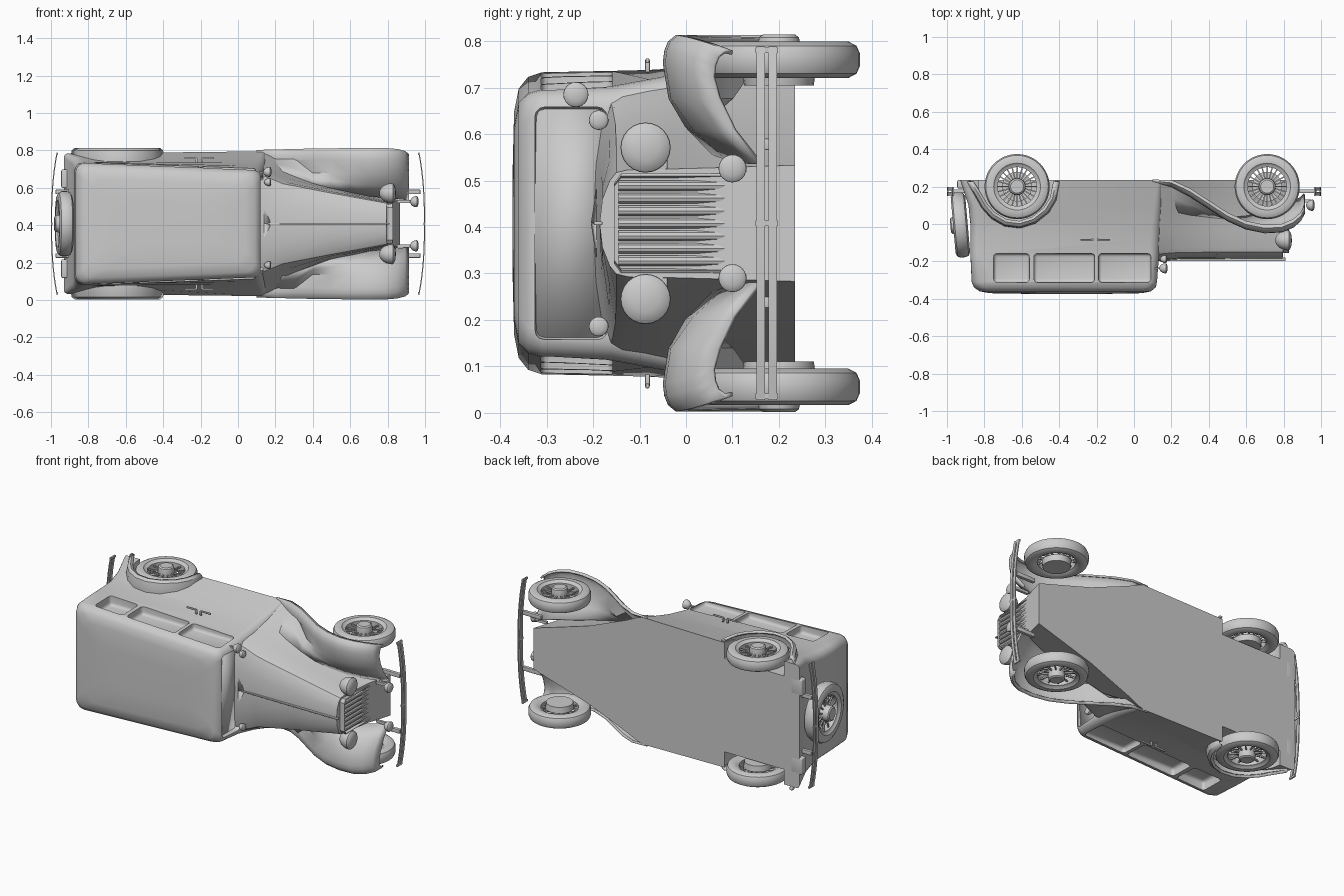
import bpy, bmesh, math
from mathutils import Matrix, Vector

if "Cube" in bpy.data.objects:
    bpy.data.objects.remove(bpy.data.objects["Cube"])

C = 0.408  # the car lies on its side: length = x, car-up = -y, width = z about C


def finish(name, bm):
    bmesh.ops.recalc_face_normals(bm, faces=bm.faces)
    me = bpy.data.meshes.new(name)
    bm.to_mesh(me)
    bm.free()
    ob = bpy.data.objects.new(name, me)
    bpy.context.collection.objects.link(ob)
    return ob


def loft(name, rows, closed=False, caps=False, thick=0):
    bm = bmesh.new()
    vs = [[bm.verts.new(p) for p in r] for r in rows]
    n = len(rows[0])
    for a, b in zip(vs, vs[1:]):
        for i in range(n if closed else n - 1):
            j = (i + 1) % n
            bm.faces.new((a[i], a[j], b[j], b[i]))
    if caps:
        bm.faces.new(vs[0])
        bm.faces.new(vs[-1])
    ob = finish(name, bm)
    if thick:
        m = ob.modifiers.new("thickness", 'SOLIDIFY')
        m.thickness, m.offset = thick, 0
    return ob


def add_lathe(bm, profile, mat, n=40):
    rings = [[bm.verts.new(mat @ Vector((r * math.cos(2 * math.pi * k / n), r * math.sin(2 * math.pi * k / n), h)))
              for k in range(n)] for r, h in profile]
    for a, b in zip(rings, rings[1:]):
        for i in range(n):
            j = (i + 1) % n
            bm.faces.new((a[i], a[j], b[j], b[i]))
    bm.faces.new(rings[0])
    bm.faces.new(rings[-1])


def add_box(bm, lo, hi, bevel=0):
    lo, hi = Vector(lo), Vector(hi)
    mat = Matrix.Translation((lo + hi) / 2) @ Matrix.Diagonal((*(hi - lo), 1))
    vs = bmesh.ops.create_cube(bm, size=1, matrix=mat)['verts']
    if bevel:
        es = list({e for v in vs for e in v.link_edges})
        bmesh.ops.bevel(bm, geom=es, offset=bevel, segments=3, profile=0.5, affect='EDGES')


def box(name, lo, hi, bevel=0):
    bm = bmesh.new()
    add_box(bm, lo, hi, bevel)
    return finish(name, bm)


def cut(ob, bm):
    cutter = finish("cutter", bm)
    cutter.hide_render = True
    m = ob.modifiers.new("cut", 'BOOLEAN')
    m.operation, m.object, m.solver = 'DIFFERENCE', cutter, 'EXACT'
    bpy.context.view_layer.objects.active = ob
    bpy.ops.object.modifier_apply(modifier="cut")
    bpy.data.objects.remove(cutter)


# Cabin: rounded plan outlines stacked from floor to roof
def plan(y, x0, x1, wr, wf, r):
    pts = []
    for x, w, a0 in ((x1, wf, 0), (x0, wr, 90), (x0, -wr, 180), (x1, -wf, 270)):
        sx, sw = (1 if x == x1 else -1), (1 if w > 0 else -1)
        for k in range(6):
            a = math.radians(a0 + 18 * k)
            pts.append((x - sx * r + r * math.cos(a), y, C + w - sw * r + r * math.sin(a)))
    return pts


cabin = loft("cabin", [plan(*p) for p in (
    (.235, -.93, .15, .375, .387, .02), (.1, -.885, .15, .355, .35, .04), (0, -.875, .145, .335, .325, .05),
    (-.08, -.875, .14, .33, .31, .05), (-.16, -.875, .135, .328, .295, .05), (-.31, -.868, .125, .325, .288, .05),
    (-.34, -.855, .115, .315, .28, .055), (-.36, -.825, .09, .29, .26, .06), (-.37, -.77, .04, .24, .21, .07),
    (-.373, -.6, -.12, .12, .11, .08))], closed=True, caps=True)

# Window, windscreen and rear wheel recesses
bm = bmesh.new()
for s in (1, -1):
    for x0, x1 in ((-.75, -.56), (-.535, -.21), (-.19, .09)):
        za, zb = sorted((C + s * .268, C + s * .42))
        add_box(bm, (x0, -.312, za), (x1, -.158, zb), .018)
    add_lathe(bm, [(.205, .285), (.205, .45)], Matrix.Translation((-.625, .2, C)) @ Matrix.Diagonal((1, 1, s, 1)))
add_box(bm, (.095, -.325, C - .25), (.25, -.17, C + .25), .02)
cut(cabin, bm)

# Split windscreen leaves meeting in a shallow V
loft("windscreen", [[(.10, y, C - .25), (.115, y, C), (.10, y, C + .25)] for y in (-.325, -.165)], thick=.006)

# Bonnet with raised centre ridge, tapering to the radiator
rows = []
for x, hw, yt, wm, wf, dx in ((.10, .285, -.165, .335, .387, 0), (.16, .26, -.158, .32, .378, 0),
                              (.24, .225, -.152, .285, .34, 0), (.5, .172, -.15, .195, .235, 0),
                              (.795, .115, -.15, .12, .125, 1)):
    half = [(0, yt - .036, 0), (hw * .45, yt - .03, 0), (hw * .8, yt - .014, 0), (hw * .95, yt, .002),
            (hw, yt + .025, .004), (hw + (wm - hw) * .4, -.03, .015), (wm, .08, .03), (wf, .235, .07)]
    rows.append([(x + d * dx, y, C + w) for w, y, d in half] +
                [(x + d * dx, y, C - w) for w, y, d in reversed(half[1:])])
loft("bonnet", rows, closed=True, caps=True)
box("bonnet_ridge", (.15, -.198, C - .004), (.81, -.18, C + .004), .002)
for s in (1, -1):
    loft("scuttle_ledge", [[(.13 + d, -.16 + e, C + s * .25), (.14 + d, -.2 + e, C)]
                           for d, e in ((0, 0), (.03, .01))], thick=.01)

# Radiator grille with upright slats
frame = loft("radiator_surround", [[(x, y, C + w) for w, y in (
    (.085 * k, -.155), (.105 * k, -.14), (.105 * k, .08), (.09 * k, .1), (-.09 * k, .1),
    (-.105 * k, .08), (-.105 * k, -.14), (-.085 * k, -.155))] for x, k in
    ((.78, 1), (.825, 1.02), (.828, .97), (.812, .93))], closed=True, caps=True)
bm = bmesh.new()
for i in range(7):
    m = Matrix.Translation((.814, .09, C - .081 + .027 * i)) @ Matrix.Rotation(math.pi / 2, 4, 'X')
    add_lathe(bm, [(.012, 0), (.012, .235)], m, 10)
finish("grille_slats", bm)

# Front wings: swept sections (x, crown y, outer w, inner w, inner y)
FRONT = ((.1, .228, .39, .33, .09), (.2, .2, .392, .29, .07), (.3, .15, .395, .25, .05), (.4, .085, .397, .215, .04),
         (.5, .02, .398, .19, .03), (.6, -.025, .4, .17, .04), (.7, -.045, .4, .15, .06), (.79, -.04, .4, .14, .09),
         (.85, -.015, .395, .135, .12), (.89, .02, .385, .13, .14), (.91, .06, .37, .13, .16))
REAR = ((-.4, .228), (-.42, .13), (-.46, .065), (-.53, .01), (-.61, -.015), (-.69, -.005), (-.76, .035),
        (-.81, .09), (-.85, .16), (-.89, .228))
for s in (1, -1):
    rows = []
    for x, y, o, wi, yi in FRONT:
        lip = min(.04, .235 - y)
        wm = .27 if wi < .25 else .345
        rows.append([(x, y + d, C + s * w) for w, d in (
            (o - .003, lip), (o, lip * .6), (o - .012, lip * .25), (o - .03, .003), (o - .055, 0),
            (wm, .012 if wi < .25 else 0), ((wm + wi) / 2, (yi - y) * .45), (wi, yi - y))])
    loft("front_wing", rows, thick=.01)
    # Rear wings: arch over each rear wheel, pulled towards the wheel centre at the lip
    rows = []
    for x, y in REAR:
        d = Vector((-.63 - x, .22 - y)).normalized()
        rows.append([(x + d.x * t, min(.235, y + d.y * t), C + s * w) for w, t in (
            (.396, .03), (.4, .018), (.39, .005), (.365, 0), (.33, -.003), (.28, 0))])
    loft("rear_wing", rows, thick=.01)


# Wheels: tyre, rim, spokes, hub
def wheel(name, mat):
    bm = bmesh.new()
    prof = [(.112, -.03), (.125, -.038), (.15, -.039), (.167, -.03), (.174, -.014), (.174, .014), (.167, .03),
            (.15, .039), (.125, .038), (.116, .03), (.104, .026), (.104, -.026), (.112, -.03)]
    n = 48
    rings = [[bm.verts.new(mat @ Vector((r * math.cos(2 * math.pi * k / n), r * math.sin(2 * math.pi * k / n), h)))
              for k in range(n)] for r, h in prof[:-1]]
    for a, b in zip(rings, rings[1:] + rings[:1]):
        for i in range(n):
            j = (i + 1) % n
            bm.faces.new((a[i], a[j], b[j], b[i]))
    finish(name + "_tyre", bm)
    bm = bmesh.new()
    for i in range(24):
        m = mat @ Matrix.Rotation(math.radians(15 * i), 4, 'Z') @ Matrix.Translation((.072, 0, .012 if i % 2 else -.012))
        bmesh.ops.create_cube(bm, size=1, matrix=m @ Matrix.Diagonal((.076, .007, .008, 1)))
    finish(name + "_spokes", bm)
    bm = bmesh.new()
    add_lathe(bm, [(.04, -.035), (.046, -.02), (.046, .035), (.043, .048), (.035, .054)], mat, 24)
    finish(name + "_hub", bm)


for s, side in ((1, "left"), (-1, "right")):
    for x, end in ((.712, "front"), (-.625, "rear")):
        m = Matrix.Translation((x, .2, C + s * .352)) @ Matrix.Diagonal((1, 1, s, 1))
        wheel(f"{end}_{side}_wheel", m)
        bm = bmesh.new()
        add_lathe(bm, [(.075, -.055), (.08, -.02)], m, 24)
        finish("brake_drum", bm)
wheel("spare_wheel", Matrix.Translation((-.928, -.005, C)) @ Matrix.Rotation(math.radians(5), 4, 'Z')
      @ Matrix.Rotation(-math.pi / 2, 4, 'Y'))


# Lamps: bullet shells facing forward
def lamp(name, x, y, z, r, length, back=1):
    bm = bmesh.new()
    prof = [(r * math.cos(a), r * .35 * math.sin(a)) for a in (1.4, 1.0, .6, .2)] + [(r, -.02 * r)]
    prof += [(r * math.sqrt(1 - t * t), -length * t) for t in (.25, .5, .7, .85, .95, .995)]
    add_lathe(bm, prof, Matrix.Translation((x, y, z)) @ Matrix.Rotation(math.pi / 2 * back, 4, 'Y'), 24)
    finish(name, bm)


lamp("spot_lamp", .17, -.237, .685, .027, .035)
box("spot_lamp_stem", (.11, -.24, .678), (.16, -.232, .688))
for s in (1, -1):
    lamp("headlamp", .825, -.087, C + s * .163, .054, .07)
    lamp("fog_lamp", .955, .1, C + s * .118, .03, .035)
    lamp("side_lamp", .17, -.188, C + s * .222, .021, .03)
    lamp("tail_lamp", -.90, .19, C + s * .29, .022, .03, -1)
    z = C + s * .13
    box("headlamp_bracket", (.785, -.09, z - .02), (.805, -.04, z + .02), .004)
    box("fog_lamp_bracket", (.85, .115, C + s * .118 - .008), (.95, .13, C + s * .118 + .008))
    for x0, x1 in ((.85, .975), (-.975, -.86)):
        z = C + s * .17
        box("bumper_iron", (x0, .165, z - .012), (x1, .185, z + .012), .003)
    box("rear_apron_block", (-.945, .19, C + s * .24 - .05), (-.87, .235, C + s * .24 + .05), .008)
    # Door handles: stub plus lever, paired
    for x, d in ((-.222, -1), (-.192, 1)):
        za, zb = sorted((C + s * .325, C + s * .352))
        box("handle_stub", (x - .006, -.088, za), (x + .006, -.078, zb), .002)
        xa, xb = sorted((x, x + d * .065))
        z = C + s * .35
        box("handle_lever", (xa, -.087, z - .005), (xb, -.079, z + .005), .002)

# Twin-blade bowed bumpers
for e, name in ((1, "front_bumper"), (-1, "rear_bumper")):
    for y in (.152, .178):
        rows = []
        for i in range(17):
            t = i / 8 - 1
            x = e * (.997 - .03 * abs(t) ** 2.5)
            rows.append([(x - .003, y, C + .38 * t), (x + .003, y, C + .38 * t),
                         (x + .003, y + .018, C + .38 * t), (x - .003, y + .018, C + .38 * t)])
        loft(name, rows, closed=True, caps=True)
    for t in (-.98, 0, .98):
        x = e * (.995 - .03 * abs(t) ** 2.5)
        box(name + "_clamp", (x - .004, .15, C + .38 * t - .006), (x + .004, .198, C + .38 * t + .006))

# Smooth shading with crisp edges
for ob in bpy.data.objects:
    ob.select_set(True)
bpy.context.view_layer.objects.active = cabin
bpy.ops.object.shade_smooth_by_angle(angle=math.radians(35))
